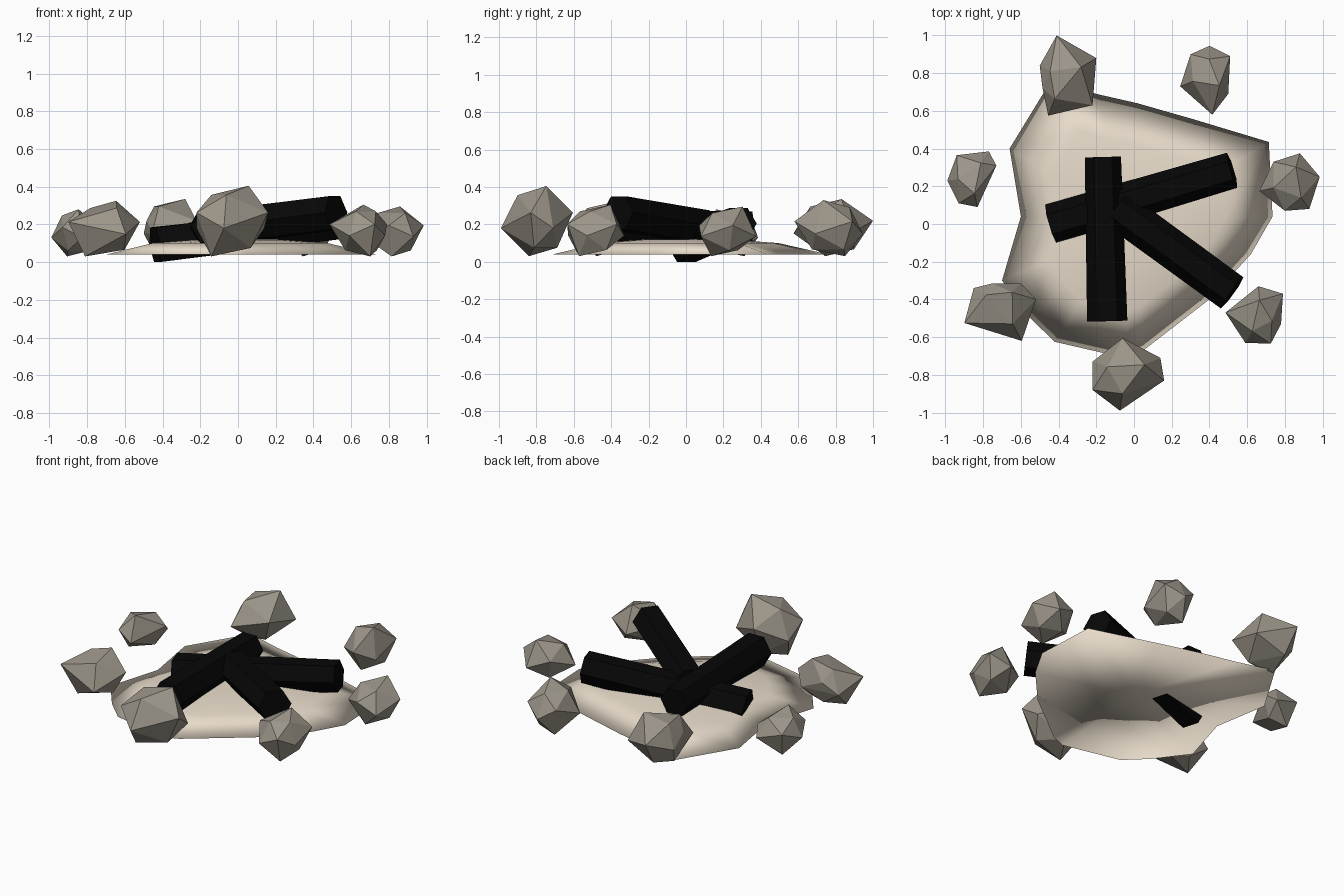
import bpy, bmesh, math
from mathutils import Vector

if "Cube" in bpy.data.objects:
    bpy.data.objects.remove(bpy.data.objects["Cube"])


def material(name, rgb):
    m = bpy.data.materials.new(name)
    m.diffuse_color = (*rgb, 1)
    m.use_nodes = True
    m.node_tree.nodes["Principled BSDF"].inputs["Base Color"].default_value = m.diffuse_color
    return m


STONE = material("warm grey stone", (0.33, 0.30, 0.25))
ASH = material("pale ash", (0.80, 0.71, 0.59))
CHAR = material("charred black", (0.002, 0.002, 0.002))


def finish(bm, name, mat, smooth=False):
    bmesh.ops.recalc_face_normals(bm, faces=bm.faces[:])
    me = bpy.data.meshes.new(name)
    bm.to_mesh(me)
    bm.free()
    me.materials.append(mat)
    for p in me.polygons:
        p.use_smooth = smooth
    ob = bpy.data.objects.new(name, me)
    bpy.context.collection.objects.link(ob)
    return ob


# Stones: twenty-sided rocks hulled from a six-point outline and a top height.
# Outline points alternate high and low; the corner numbered peak holds the highest point.
def stone(name, outline, top, peak, base=0.03):
    bm = bmesh.new()
    c = sum((Vector(p) for p in outline), Vector((0, 0))) / 6
    h = top - base
    for i, p in enumerate(outline):
        p = Vector(p)
        inner = c + (p - c) * 0.55
        low = (i - peak) % 2 == 0
        bm.verts.new((p.x, p.y, base + h * (0.4 if low else 0.62)))
        if low:
            z = base + h * (1.0 if i == peak else 0.87)
        else:
            z = base + h * (0.0 if i == (peak + 3) % 6 else 0.12)
        bm.verts.new((inner.x, inner.y, z))
    bmesh.ops.convex_hull(bm, input=bm.verts[:])
    finish(bm, name, STONE)


stones = [
    (0.335, 1, [(-.41, 1.0), (-.2, .88), (-.22, .63), (-.455, .575), (-.485, .72), (-.5, .84)]),
    (0.330, 2, [(.4, .945), (.51, .89), (.5, .69), (.415, .58), (.245, .73), (.3, .9)]),
    (0.280, 2, [(-.77, .385), (-.73, .31), (-.83, .09), (-.93, .11), (-.99, .23), (-.94, .365)]),
    (0.295, 0, [(.88, .375), (.985, .25), (.93, .08), (.8, .07), (.665, .175), (.74, .33)]),
    (0.325, 0, [(-.6, -.315), (-.52, -.4), (-.595, -.62), (-.9, -.525), (-.85, -.34), (-.75, -.315)]),
    (0.305, 0, [(.66, -.33), (.79, -.37), (.78, -.53), (.725, -.635), (.59, -.63), (.485, -.47)]),
    (0.405, 1, [(-.06, -.605), (.14, -.71), (.16, -.83), (-.075, -.99), (-.22, -.88), (-.22, -.73)]),
]
for n, (top, peak, outline) in enumerate(stones, 1):
    stone(f"stone_{n}", outline, top, peak)

# Ash mound: closed low dome with a flat underside, smooth over its rim
rim = [(-.66, .4), (-.44, .76), (-.2, .69), (.02, .64), (.3, .56), (.715, .435),
       (.735, .04), (.62, -.16), (.4, -.4), (.05, -.67), (-.05, -.71),
       (-.42, -.625), (-.55, -.5), (-.7, -.3), (-.6, .04)]
bm = bmesh.new()
rings = [[bm.verts.new((x * s, y * s, z)) for x, y in rim]
         for s, z in ((1, .04), (.65, .1), (.33, .118))]
crown = bm.verts.new((0, 0, .122))
under = bm.verts.new((0, 0, .04))
N = len(rim)
for i in range(N):
    j = (i + 1) % N
    for a, b in zip(rings, rings[1:]):
        bm.faces.new((a[i], a[j], b[j], b[i]))
    bm.faces.new((rings[-1][i], rings[-1][j], crown))
    bm.faces.new((rings[0][j], rings[0][i], under))
finish(bm, "ash_mound", ASH, smooth=True)


# Logs: six-sided prisms between two end centres, flat side up
def log(name, start, end, r0, r1):
    start, end = Vector(start), Vector(end)
    q = (end - start).to_track_quat('Z', 'Y')
    bm = bmesh.new()
    ends = []
    for c, r in ((start, r0), (end, r1)):
        ends.append([bm.verts.new(c + q @ Vector((r * math.cos(k * math.pi / 3),
                                                  r * math.sin(k * math.pi / 3), 0)))
                     for k in range(6)])
    a, b = ends
    for i in range(6):
        j = (i + 1) % 6
        bm.faces.new((a[i], a[j], b[j], b[i]))
    bm.faces.new(a[::-1])
    bm.faces.new(b)
    finish(bm, name, CHAR)


log("front_log", (-.165, .355, .185), (-.142, -.515, .19), .096, .107)
log("long_log", (-.44, 0, .092), (.52, .285, .205), .107, .097)
log("raised_log", (-.09, .08, .185), (.52, -.365, .262), .104, .102)
